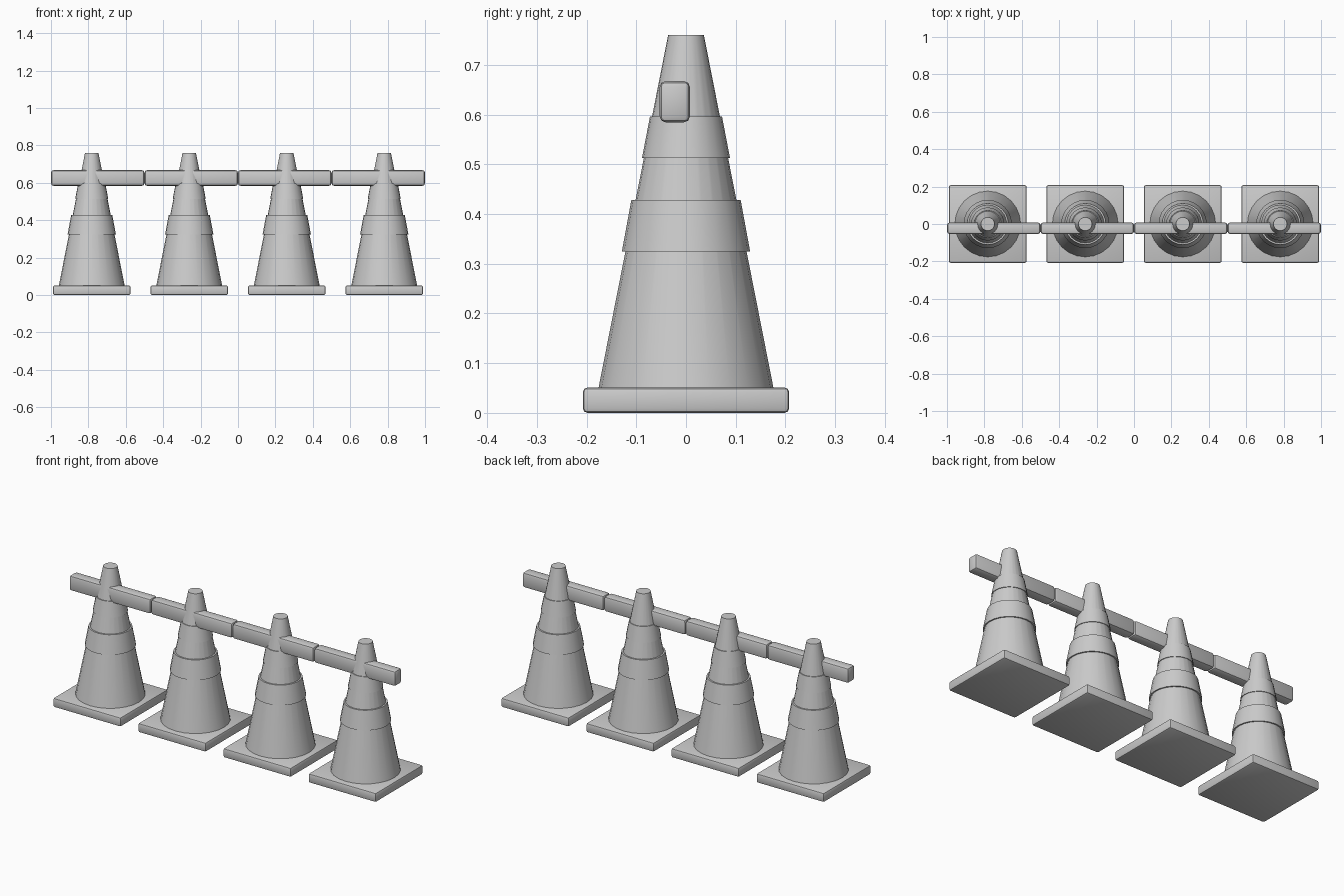
import bpy, bmesh, math

if "Cube" in bpy.data.objects:
    bpy.data.objects.remove(bpy.data.objects["Cube"])

SIDES = 24


def finish(name, bm, loc):
    bmesh.ops.recalc_face_normals(bm, faces=bm.faces)
    mesh = bpy.data.meshes.new(name)
    bm.to_mesh(mesh)
    bm.free()
    ob = bpy.data.objects.new(name, mesh)
    ob.location = loc
    bpy.context.collection.objects.link(ob)
    bpy.ops.object.select_all(action='DESELECT')
    ob.select_set(True)
    bpy.context.view_layer.objects.active = ob
    bpy.ops.object.shade_smooth_by_angle(angle=math.radians(30))
    return ob


def box(name, size, loc, bevel):
    bm = bmesh.new()
    bmesh.ops.create_cube(bm, size=1)
    bmesh.ops.scale(bm, vec=size, verts=bm.verts)
    bmesh.ops.bevel(bm, geom=bm.edges[:], offset=bevel, segments=2,
                    profile=0.5, affect='EDGES')
    return finish(name, bm, loc)


def lathe(name, profile, loc, closed=False):
    bm = bmesh.new()
    rings = []
    for r, z in profile:
        rings.append([bm.verts.new((r * math.cos(2 * math.pi * i / SIDES),
                                    r * math.sin(2 * math.pi * i / SIDES), z))
                      for i in range(SIDES)])
    pairs = list(zip(rings, rings[1:]))
    if closed:
        pairs.append((rings[-1], rings[0]))
    else:
        bm.faces.new(rings[0])
        bm.faces.new(rings[-1])
    for a, b in pairs:
        for i in range(SIDES):
            j = (i + 1) % SIDES
            bm.faces.new((a[i], a[j], b[j], b[i]))
    return finish(name, bm, loc)


def band(name, r0, z0, r1, z1, loc):
    # sleeve whose inner wall sits inside the cone
    return lathe(name, [(r0, z0), (r1, z1), (r1 - 0.013, z1), (r0 - 0.013, z0)], loc, True)


for n in range(4):
    x = -0.782 + n * 0.5213
    at = (x, 0, 0)
    # square foot and tapered body
    box(f"base_plate_{n}", (0.415, 0.415, 0.051), (x, 0, 0.0255), 0.009)
    lathe(f"cone_body_{n}", [(0.177, 0.045), (0.036, 0.76)], at)
    # raised sleeves
    band(f"lower_band_{n}", 0.129, 0.325, 0.11, 0.428, at)
    band(f"upper_band_{n}", 0.0885, 0.513, 0.0725, 0.596, at)
    # barrier rail segment
    box(f"rail_{n}", (0.498, 0.061, 0.083), (-0.75 + n * 0.5, -0.0225, 0.626), 0.012)
